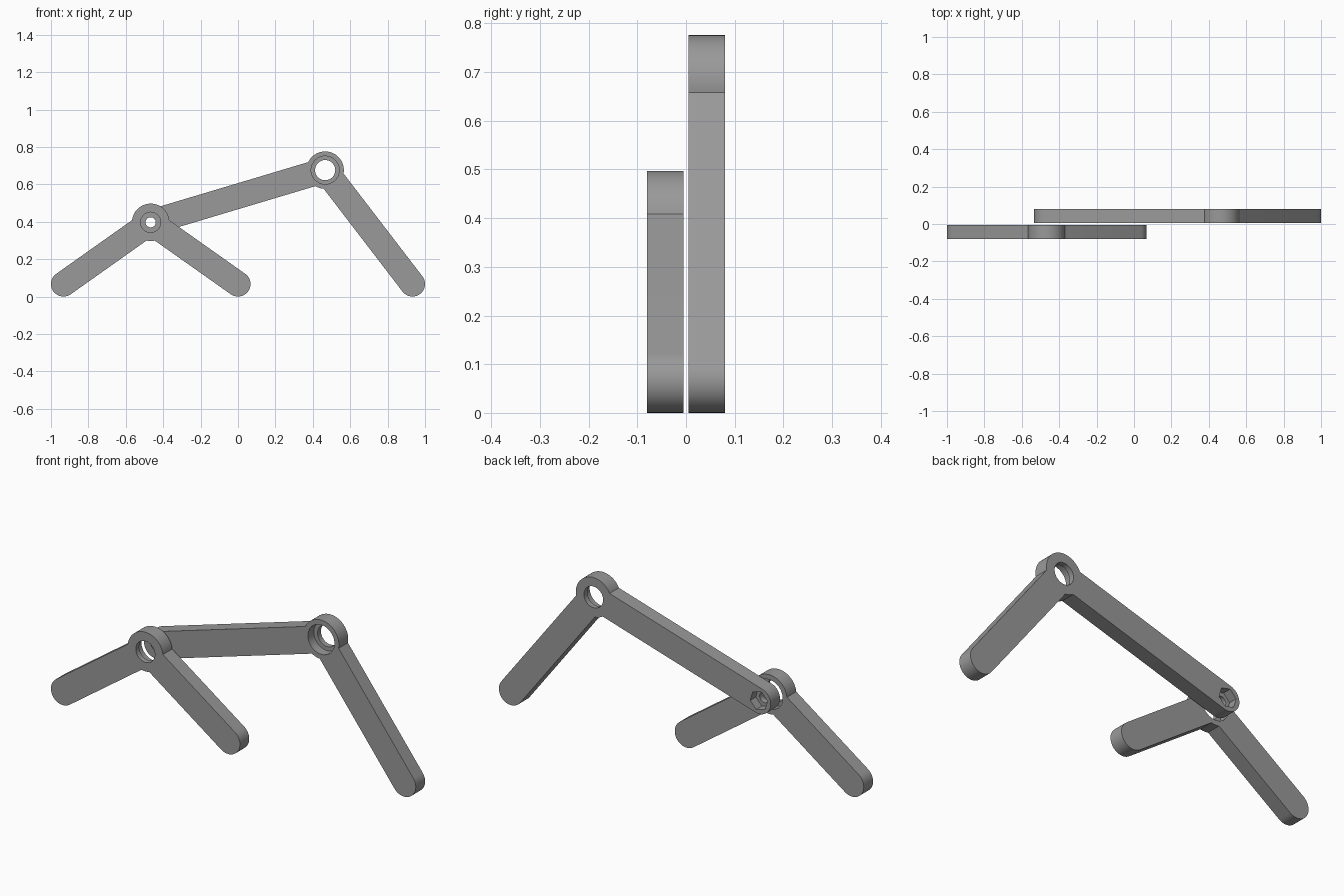
import bpy, bmesh
from math import sin, cos, pi, asin, atan2, tau
from mathutils import Matrix

cube = bpy.data.objects.get("Cube")
if cube:
    bpy.data.objects.remove(cube)

HUB_R, ARM_R = 0.1, 0.067
GAP, THICK = 0.005, 0.075
LEDGE = 0.027

grey = bpy.data.materials.new("mid grey")
grey.use_nodes = True
colour = (0.32, 0.32, 0.32, 1)
grey.diffuse_color = colour
grey.node_tree.nodes["Principled BSDF"].inputs["Base Color"].default_value = colour


def arc(centre, radius, start, end, steps):
    return [(centre[0] + radius * cos(start + (end - start) * i / steps),
             centre[1] + radius * sin(start + (end - start) * i / steps))
            for i in range(steps + 1)]


def outline(hub, tips):
    """Round hub with one round-ended arm per tip; tips run anticlockwise."""
    half = asin(ARM_R / HUB_R)
    angles = [atan2(t[1] - hub[1], t[0] - hub[0]) % tau for t in tips]
    points = []
    for i, (tip, a) in enumerate(zip(tips, angles)):
        points += arc(tip, ARM_R, a - pi / 2, a + pi / 2, 20)
        sweep = (angles[(i + 1) % len(tips)] - a) % tau
        points += arc(hub, HUB_R, a + half, a + sweep - half, 28)
    return points


def link(name, hub, tips, y0):
    bm = bmesh.new()
    face = bm.faces.new([bm.verts.new((x, y0, z)) for x, z in outline(hub, tips)])
    new = bmesh.ops.extrude_face_region(bm, geom=[face])["geom"]
    bmesh.ops.translate(bm, vec=(0, THICK, 0),
                        verts=[g for g in new if isinstance(g, bmesh.types.BMVert)])
    bmesh.ops.recalc_face_normals(bm, faces=bm.faces)
    mesh = bpy.data.meshes.new(name)
    bm.to_mesh(mesh)
    bm.free()
    mesh.materials.append(grey)
    obj = bpy.data.objects.new(name, mesh)
    bpy.context.collection.objects.link(obj)
    return obj


def bore(obj, centre, radius, y0, y1, sides=48, turn=0.0):
    """Cut a straight hole along y, then discard the cutter."""
    bm = bmesh.new()
    place = (Matrix.Translation((centre[0], (y0 + y1) / 2, centre[1]))
             @ Matrix.Rotation(-turn, 4, 'Y') @ Matrix.Rotation(pi / 2, 4, 'X'))
    bmesh.ops.create_cone(bm, cap_ends=True, segments=sides, radius1=radius,
                          radius2=radius, depth=y1 - y0, matrix=place)
    mesh = bpy.data.meshes.new("hole_cutter")
    bm.to_mesh(mesh)
    bm.free()
    mesh.materials.append(grey)
    cutter = bpy.data.objects.new("hole_cutter", mesh)
    cutter.hide_render = True
    bpy.context.collection.objects.link(cutter)
    mod = obj.modifiers.new("hole", 'BOOLEAN')
    mod.operation, mod.solver, mod.object = 'DIFFERENCE', 'EXACT', cutter
    bpy.context.view_layer.objects.active = obj
    bpy.ops.object.modifier_apply(modifier=mod.name)
    bpy.data.objects.remove(cutter)


knee, peak = (-0.467, 0.397), (0.466, 0.676)
front0, front1 = -GAP - THICK, -GAP
rear0, rear1 = GAP, GAP + THICK

# Front link: bearing pocket opens towards the rear link
front_link = link("front_link", knee, [(-0.933, ARM_R), (0, ARM_R)], front0)
bore(front_link, knee, 0.054, front0 - 0.1, front1 + 0.1)
bore(front_link, knee, 0.075, front0 + LEDGE, front1 + 0.1)

# Rear link: bearing pocket opens to the front, bolt hole and nut trap at its low end
rear_link = link("rear_link", peak, [knee, (0.933, ARM_R)], rear0)
bore(rear_link, peak, 0.054, rear0 - 0.1, rear1 + 0.1)
bore(rear_link, peak, 0.075, rear0 - 0.1, rear1 - LEDGE)
slope = atan2(peak[1] - knee[1], peak[0] - knee[0])
bore(rear_link, knee, 0.027, rear0 - 0.1, rear1 + 0.1)
bore(rear_link, knee, 0.05, rear1 - 0.045, rear1 + 0.1, sides=6, turn=slope)

# Smooth round walls, sharp rims
for obj in (front_link, rear_link):
    bpy.ops.object.select_all(action='DESELECT')
    obj.select_set(True)
    bpy.context.view_layer.objects.active = obj
    bpy.ops.object.shade_smooth_by_angle(angle=pi / 6)
